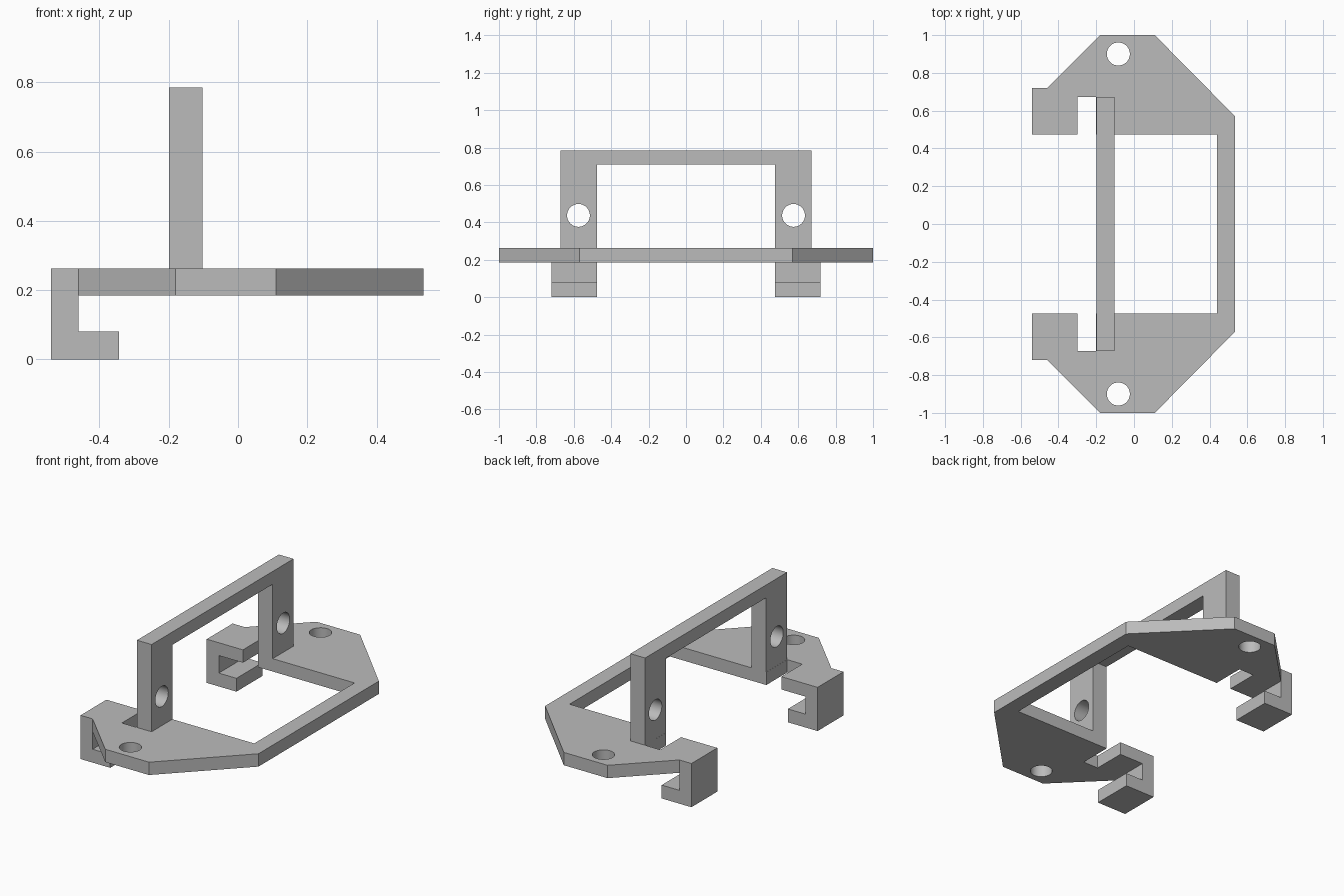
import bpy, bmesh
from math import pi, sin, cos
from mathutils import Euler

cube = bpy.data.objects.get("Cube")
if cube:
    bpy.data.objects.remove(cube, do_unlink=True)

GREY = (0.5, 0.5, 0.5, 1)
grey = bpy.data.materials.new("plain grey")
grey.use_nodes = True
grey.diffuse_color = GREY
grey.node_tree.nodes["Principled BSDF"].inputs["Base Color"].default_value = GREY


def circle(cx, cy, r=0.061, n=48):
    return [(cx + r * cos(2 * pi * i / n), cy + r * sin(2 * pi * i / n)) for i in range(n)]


def mirrored(half):
    """Close a half outline by reflecting it in its second coordinate."""
    return half + [(x, -y) for x, y in reversed(half)]


def extrude_profile(name, loops, thickness, location, rotation=(0, 0, 0)):
    """Filled 2D profile (outline plus holes) extruded about its own plane."""
    curve = bpy.data.curves.new(name + "_profile", "CURVE")
    curve.dimensions = "2D"
    curve.fill_mode = "BOTH"
    curve.extrude = thickness / 2
    for loop in loops:
        spline = curve.splines.new("POLY")
        spline.points.add(len(loop) - 1)
        for point, (u, v) in zip(spline.points, loop):
            point.co = (u, v, 0, 1)
        spline.use_cyclic_u = True
    obj = bpy.data.objects.new(name, curve)
    obj.location = location
    obj.rotation_euler = Euler(rotation)
    bpy.context.collection.objects.link(obj)
    bpy.ops.object.select_all(action="DESELECT")
    obj.select_set(True)
    bpy.context.view_layer.objects.active = obj
    bpy.ops.object.convert(target="MESH")
    obj = bpy.context.object
    obj.name = name
    bm = bmesh.new()
    bm.from_mesh(obj.data)
    bmesh.ops.remove_doubles(bm, verts=bm.verts, dist=0.0001)
    bmesh.ops.recalc_face_normals(bm, faces=bm.faces)
    bm.to_mesh(obj.data)
    bm.free()
    obj.data.materials.clear()
    obj.data.materials.append(grey)
    bpy.ops.object.shade_smooth_by_angle(angle=pi / 6)
    return obj


PLATE_BOTTOM, PLATE_TOP = 0.185, 0.262
INNER_Y, HOOK_Y = 0.475, 0.72

# Base plate: chamfered ends, slots beside the frame, open middle and end holes
outer = [(0.535, 0.57), (0.11, 1.0), (-0.18, 1.0), (-0.46, HOOK_Y), (-0.54, HOOK_Y),
         (-0.54, INNER_Y), (-0.3, INNER_Y), (-0.3, 0.672), (-0.2, 0.672),
         (-0.2, INNER_Y), (0.44, INNER_Y)]
plate_loops = [mirrored(outer), circle(-0.083, 0.9), circle(-0.083, -0.9)]
extrude_profile("base_plate", plate_loops, PLATE_TOP - PLATE_BOTTOM,
                (0, 0, (PLATE_TOP + PLATE_BOTTOM) / 2))

# Upright frame: two drilled posts joined by a top bar
arch = [(0.672, PLATE_TOP), (0.672, 0.785), (-0.672, 0.785), (-0.672, PLATE_TOP),
        (-INNER_Y, PLATE_TOP), (-INNER_Y, 0.708), (INNER_Y, 0.708), (INNER_Y, PLATE_TOP)]
extrude_profile("upright_frame", [arch, circle(0.575, 0.437), circle(-0.575, 0.437)],
                0.097, (-0.151, 0, 0), (pi / 2, 0, pi / 2))

# Hooks hanging below the plate arms
hook = [(-0.54, 0), (-0.343, 0), (-0.343, 0.08), (-0.46, 0.08),
        (-0.46, PLATE_BOTTOM), (-0.54, PLATE_BOTTOM)]
for name, side in (("front_hook", -1), ("back_hook", 1)):
    extrude_profile(name, [hook], HOOK_Y - INNER_Y,
                    (0, side * (HOOK_Y + INNER_Y) / 2, 0), (pi / 2, 0, 0))
